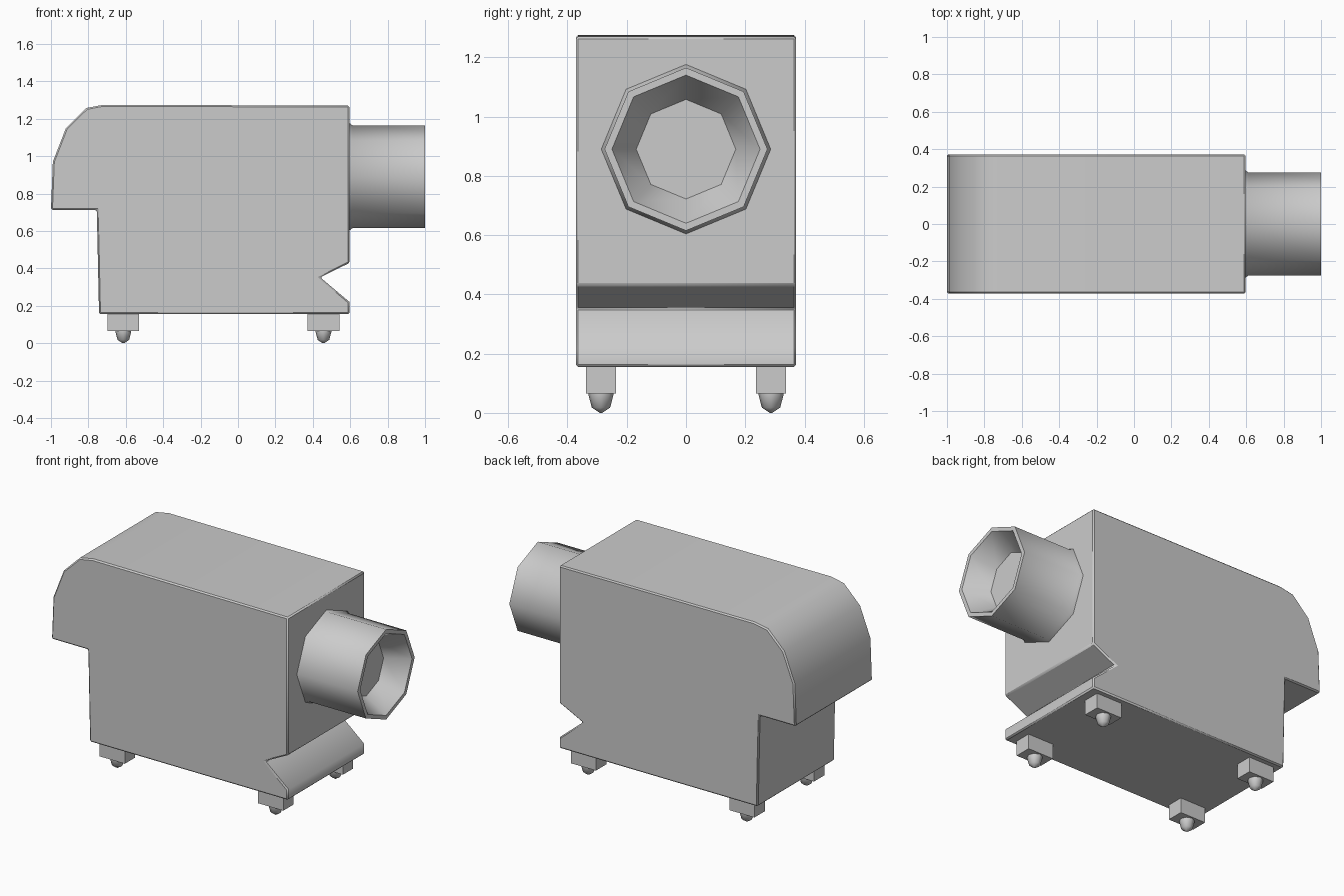
import bpy, bmesh, math

if "Cube" in bpy.data.objects:
    bpy.data.objects.remove(bpy.data.objects["Cube"])


def finish(name, bm, angle=50):
    bmesh.ops.recalc_face_normals(bm, faces=bm.faces)
    me = bpy.data.meshes.new(name)
    bm.to_mesh(me)
    bm.free()
    ob = bpy.data.objects.new(name, me)
    bpy.context.collection.objects.link(ob)
    bpy.ops.object.select_all(action='DESELECT')
    ob.select_set(True)
    bpy.context.view_layer.objects.active = ob
    bpy.ops.object.shade_smooth_by_angle(angle=math.radians(angle))
    return ob


def lathe(bm, profile, place, sides=8):
    """Revolve (radius, along) pairs; place maps (u, v, along) to a point."""
    rings = []
    for r, a in profile:
        rings.append([bm.verts.new(place(r * math.cos(2 * math.pi * i / sides),
                                         r * math.sin(2 * math.pi * i / sides), a))
                      for i in range(sides)])
    for lo, hi in zip(rings, rings[1:]):
        for i in range(sides):
            j = (i + 1) % sides
            bm.faces.new((lo[i], lo[j], hi[j], hi[i]))
    bm.faces.new(rings[0])
    bm.faces.new(rings[-1])


# Body: side profile extruded across y, with finely bevelled edges
outline = [(-1, 0.713), (-0.99, 0.97), (-0.92, 1.15), (-0.81, 1.258), (-0.72, 1.275),
           (0.597, 1.27), (0.597, 0.43), (0.44, 0.352), (0.597, 0.22),
           (0.597, 0.155), (-0.743, 0.155), (-0.755, 0.713)]
bm = bmesh.new()
face = bm.faces.new([bm.verts.new((x, -0.372, z)) for x, z in outline])
ext = bmesh.ops.extrude_face_region(bm, geom=[face])
bmesh.ops.translate(bm, vec=(0, 0.744, 0),
                    verts=[v for v in ext['geom'] if isinstance(v, bmesh.types.BMVert)])
body = finish("body", bm)
bevel = body.modifiers.new("edge_bevel", 'BEVEL')
bevel.width = 0.008
bevel.segments = 1
bevel.limit_method = 'ANGLE'
bevel.angle_limit = math.radians(50)

# Nozzle: octagonal tube with flared root and tapered recess
bm = bmesh.new()
lathe(bm, [(0.286, 0.585), (0.286, 0.597), (0.275, 0.612), (0.275, 1.0),
           (0.25, 1.0), (0.168, 0.865)],
      lambda u, v, a: (a, u, 0.89 + v))
finish("nozzle", bm)

# Feet: square blocks with rounded studs at the four corners
for end, x in (("rear", -0.613), ("front", 0.457)):
    for side, y in (("right", -0.287), ("left", 0.287)):
        bm = bmesh.new()
        cube = bmesh.ops.create_cube(bm, size=1)
        for v in cube['verts']:
            v.co = (x + v.co.x * 0.17, y + v.co.y * 0.1, 0.1125 + v.co.z * 0.095)
        finish(f"foot_block_{end}_{side}", bm)

        bm = bmesh.new()
        lathe(bm, [(0.042, 0.07), (0.042, 0.06), (0.031, 0.018), (0.004, 0.0)],
              lambda u, v, a: (x + u, y + v, a))
        finish(f"foot_stud_{end}_{side}", bm, 60)
